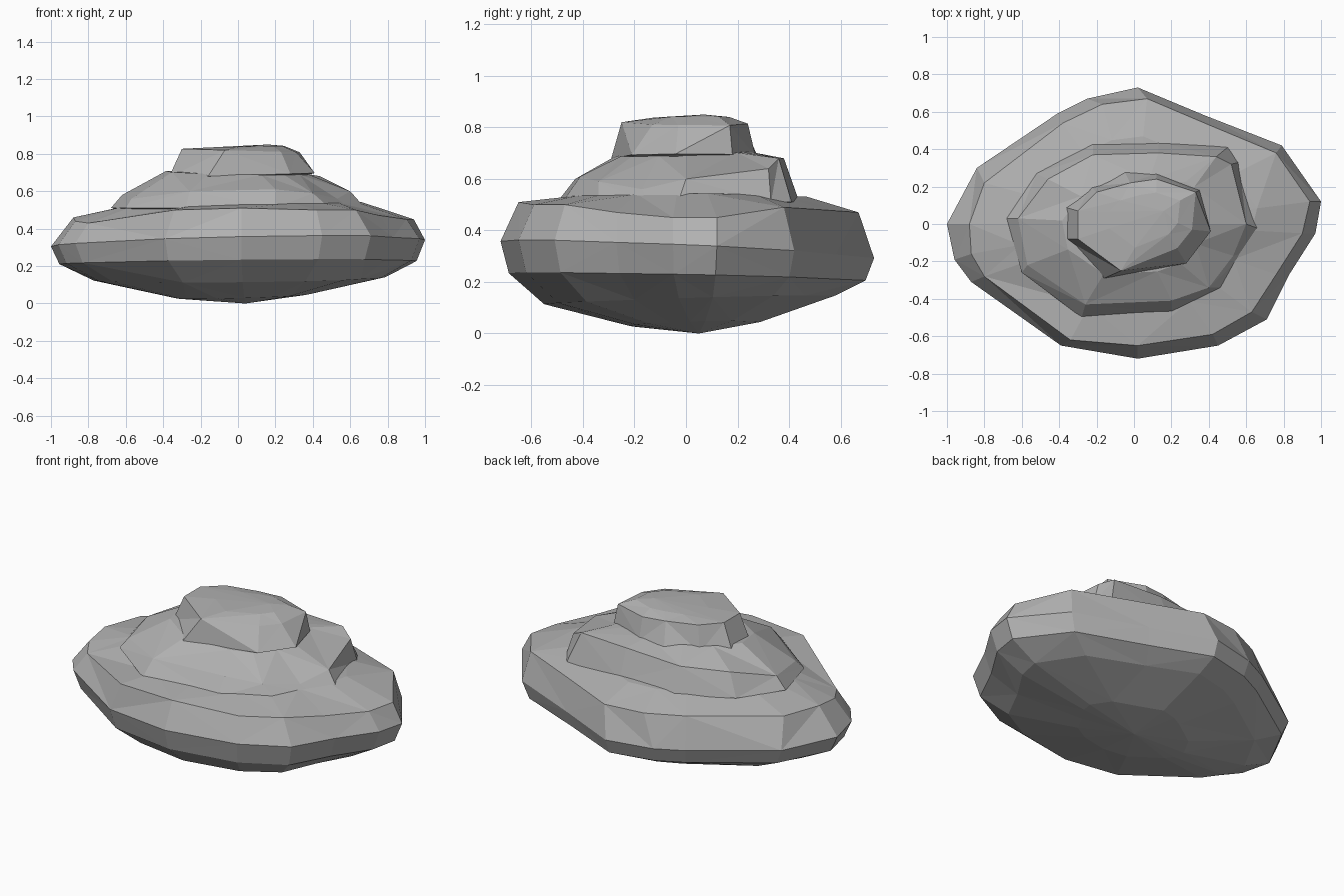
import bpy
import bmesh

default_cube = bpy.data.objects.get("Cube")
if default_cube:
    bpy.data.objects.remove(default_cube, do_unlink=True)

# One plain stone colour
stone = bpy.data.materials.new("stone grey")
stone.use_nodes = True
stone.diffuse_color = (.44, .44, .44, 1)
stone.node_tree.nodes["Principled BSDF"].inputs["Base Color"].default_value = stone.diffuse_color


def ring(outline, height, scale=1, centre=(0, 0), tilt=(0, 0)):
    """Scale an outline about a centre and lay it on a tilted plane."""
    points = []
    for x, y, *_ in outline:
        x = centre[0] + (x - centre[0]) * scale
        y = centre[1] + (y - centre[1]) * scale
        points.append((x, y, height + tilt[0] * x + tilt[1] * y))
    return points


def rock(name, rings, bottom, top):
    """Loft rings of equal length into a closed faceted rock with two tips."""
    bm = bmesh.new()
    loops = [[bm.verts.new(point) for point in points] for points in rings]
    count = len(loops[0])
    low_tip, high_tip = bm.verts.new(bottom), bm.verts.new(top)
    for i in range(count):
        j = (i + 1) % count
        bm.faces.new((low_tip, loops[0][j], loops[0][i]))
        bm.faces.new((high_tip, loops[-1][i], loops[-1][j]))
        for level, (lower, upper) in enumerate(zip(loops, loops[1:])):
            a, b, c, d = lower[i], lower[j], upper[j], upper[i]
            # Alternate the diagonals for chipped facets
            if (i + level) % 2:
                triangles = ((a, b, c), (a, c, d))
            else:
                triangles = ((a, b, d), (b, c, d))
            for triangle in triangles:
                bm.faces.new(triangle)
    bmesh.ops.recalc_face_normals(bm, faces=bm.faces)
    mesh = bpy.data.meshes.new(name)
    bm.to_mesh(mesh)
    bm.free()
    mesh.materials.append(stone)
    obj = bpy.data.objects.new(name, mesh)
    bpy.context.collection.objects.link(obj)
    return obj


# Broad bottom boulder: widest outline and the uneven rim above it
girth = [(1, .12), (.79, .42), (.38, .58), (.02, .73), (-.25, .67),
         (-.41, .59), (-.84, .3), (-1, 0), (-.96, -.19), (-.87, -.31),
         (-.39, -.65), (.02, -.72), (.45, -.65), (.71, -.51), (.83, -.27),
         (.97, -.05)]
rim = [(.94, .12, .45), (.76, .38, .49), (.4, .53, .48), (.07, .67, .47),
       (-.17, .64, .47), (-.38, .54, .47), (-.8, .22, .46), (-.88, 0, .46),
       (-.87, -.16, .44), (-.8, -.28, .43), (-.34, -.62, .5),
       (.02, -.65, .51), (.42, -.59, .5), (.63, -.47, .5), (.76, -.27, .47),
       (.9, -.05, .45)]
keel = (.04, .05)
rock("lower_boulder", [
    ring(girth, .035, scale=.35, centre=keel, tilt=(.03, .03)),
    ring(girth, .13, scale=.78, centre=keel, tilt=(.01, .03)),
    ring(girth, .22, scale=.955, tilt=(.01, -.02)),
    ring(girth, .325, tilt=(.02, -.045)),
    rim,
    ring(rim, .53, scale=.7, tilt=(.02, 0)),
], bottom=(*keel, 0), top=(0, 0, .55))

# Middle slab: foot outline and a shoulder that sinks into the front corners
foot = [(.68, -.03), (.56, .33), (.5, .41), (.13, .44), (-.22, .43),
        (-.52, .27), (-.68, .03), (-.6, -.26), (-.28, -.5), (.2, -.48),
        (.49, -.34), (.6, -.15)]
shoulder = [(.6, 0, .6), (.52, .32, .64), (.44, .36, .68), (.13, .38, .68),
            (-.22, .37, .66), (-.46, .24, .64), (-.62, .03, .58),
            (-.57, -.22, .56), (-.26, -.43, .6), (.2, -.41, .61),
            (.4, -.34, .59), (.53, -.17, .56)]
rock("middle_slab", [
    ring(foot, .51),
    shoulder,
    ring(shoulder, .7, scale=.62, tilt=(-.02, .04)),
], bottom=(0, 0, .45), top=(0, 0, .71))

# Small capstone
cap_foot = [(.41, -.04), (.28, -.21), (-.16, -.29), (-.37, -.08), (-.37, .09),
            (-.23, .2), (-.05, .28), (.12, .27), (.35, .18)]
cap_edge = [(.31, -.03), (.23, -.13), (-.07, -.25), (-.3, -.08), (-.3, .07),
            (-.2, .17), (-.02, .22), (.12, .24), (.33, .17)]
rock("capstone", [
    ring(cap_foot, .685, tilt=(.03, 0)),
    ring(cap_edge, .818, tilt=(-.03, 0)),
    ring(cap_edge, .838, scale=.6, centre=(.12, .06), tilt=(.02, 0)),
], bottom=(0, 0, .6), top=(.16, .07, .85))
